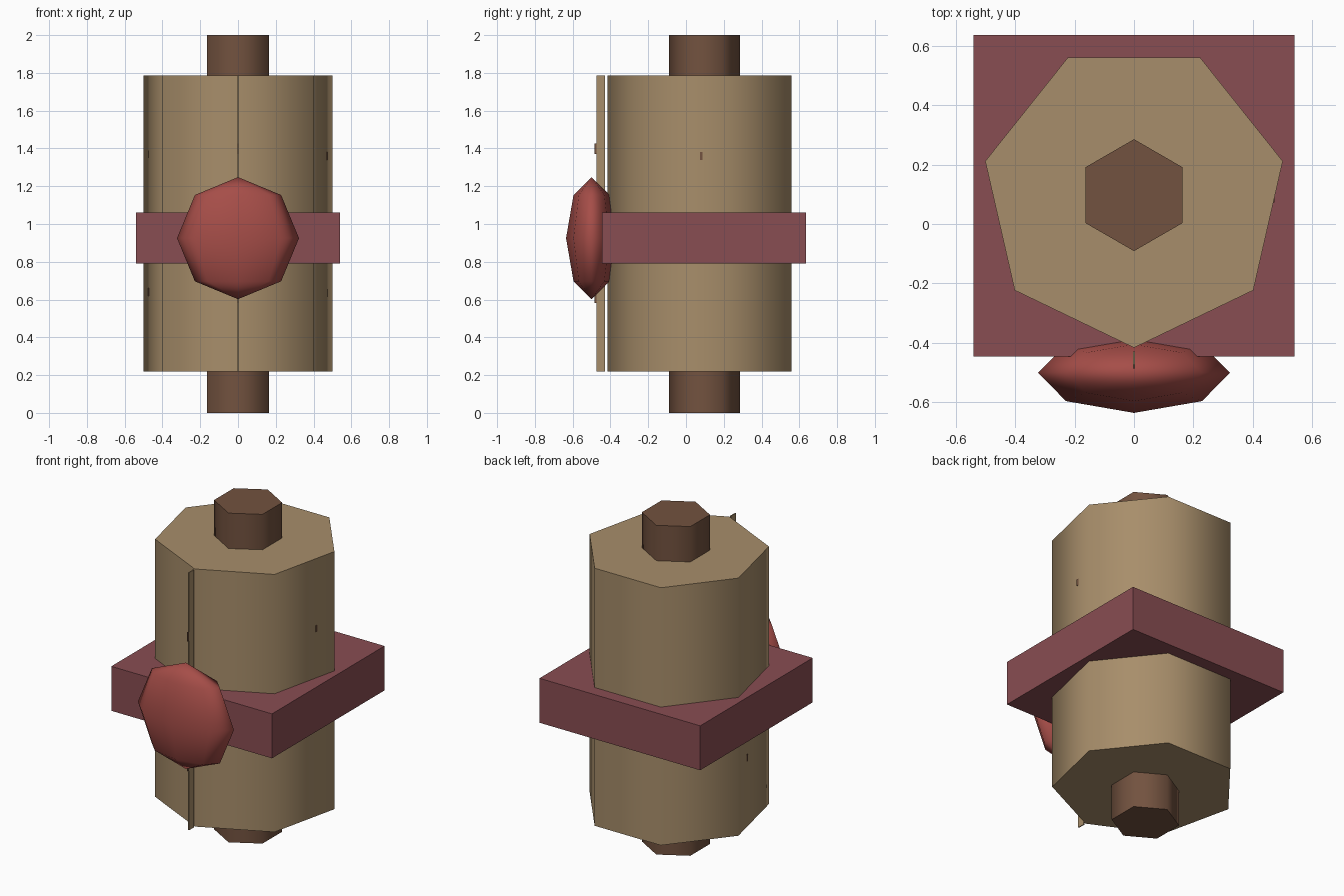
import bpy
import math

if "Cube" in bpy.data.objects:
    bpy.data.objects.remove(bpy.data.objects["Cube"])

CY = 0.097      # scroll axis, set back from the seal


def material(name, rgb):
    m = bpy.data.materials.new(name)
    m.diffuse_color = (*rgb, 1)
    m.use_nodes = True
    m.node_tree.nodes["Principled BSDF"].inputs["Base Color"].default_value = m.diffuse_color
    return m


paper = material("parchment", (0.39, 0.27, 0.145))
wood = material("wood", (0.17, 0.085, 0.05))
cloth = material("ribbon_red", (0.25, 0.075, 0.085))
wax = material("wax_red", (0.38, 0.075, 0.065))


def finish(name, mat, angle=None):
    ob = bpy.context.object
    ob.name = name
    ob.data.materials.append(mat)
    if angle:
        bpy.ops.object.shade_smooth_by_angle(angle=math.radians(angle))
    return ob


def prism(name, sides, radius, z0, z1, mat, turn=0):
    bpy.ops.mesh.primitive_cylinder_add(
        vertices=sides, radius=radius, depth=z1 - z0,
        location=(0, CY, (z0 + z1) / 2), rotation=(0, 0, turn))
    return finish(name, mat, 65)


def box(name, lo, hi, mat):
    bpy.ops.mesh.primitive_cube_add(
        size=1, location=[(a + b) / 2 for a, b in zip(lo, hi)])
    bpy.context.object.scale = [b - a for a, b in zip(lo, hi)]
    return finish(name, mat)


# Rolled paper with a corner to the front, on a six-sided rod
prism("scroll_roll", 7, 0.513, 0.22, 1.785, paper, math.pi)
prism("scroll_rod", 6, 0.188, 0, 2, wood)

# Thin free edge of the paper
box("paper_edge", (-0.003, -0.474, 0.22), (0.003, -0.429, 1.785), paper)

# Ribbon band around the middle
box("ribbon", (-0.54, -0.445, 0.79), (0.54, 0.635, 1.06), cloth)

# Flattened wax seal
bpy.ops.mesh.primitive_uv_sphere_add(
    segments=8, ring_count=4, radius=1, location=(0, -0.5, 0.925))
bpy.context.object.scale = (0.323, 0.135, 0.323)
finish("wax_seal", wax, 180)

# Tiny worn nicks on the paper edge and the sides
for i, (x, y, z, h) in enumerate([(0, -0.478, 1.398, 0.055),
                                  (0, -0.478, 0.61, 0.055),
                                  (0.47, 0.08, 1.36, 0.04),
                                  (-0.473, 0.09, 0.64, 0.04)]):
    box(f"paper_nick_{i + 1}", (x - 0.003, y - 0.007, z - h / 2),
        (x + 0.003, y + 0.007, z + h / 2), wood)
